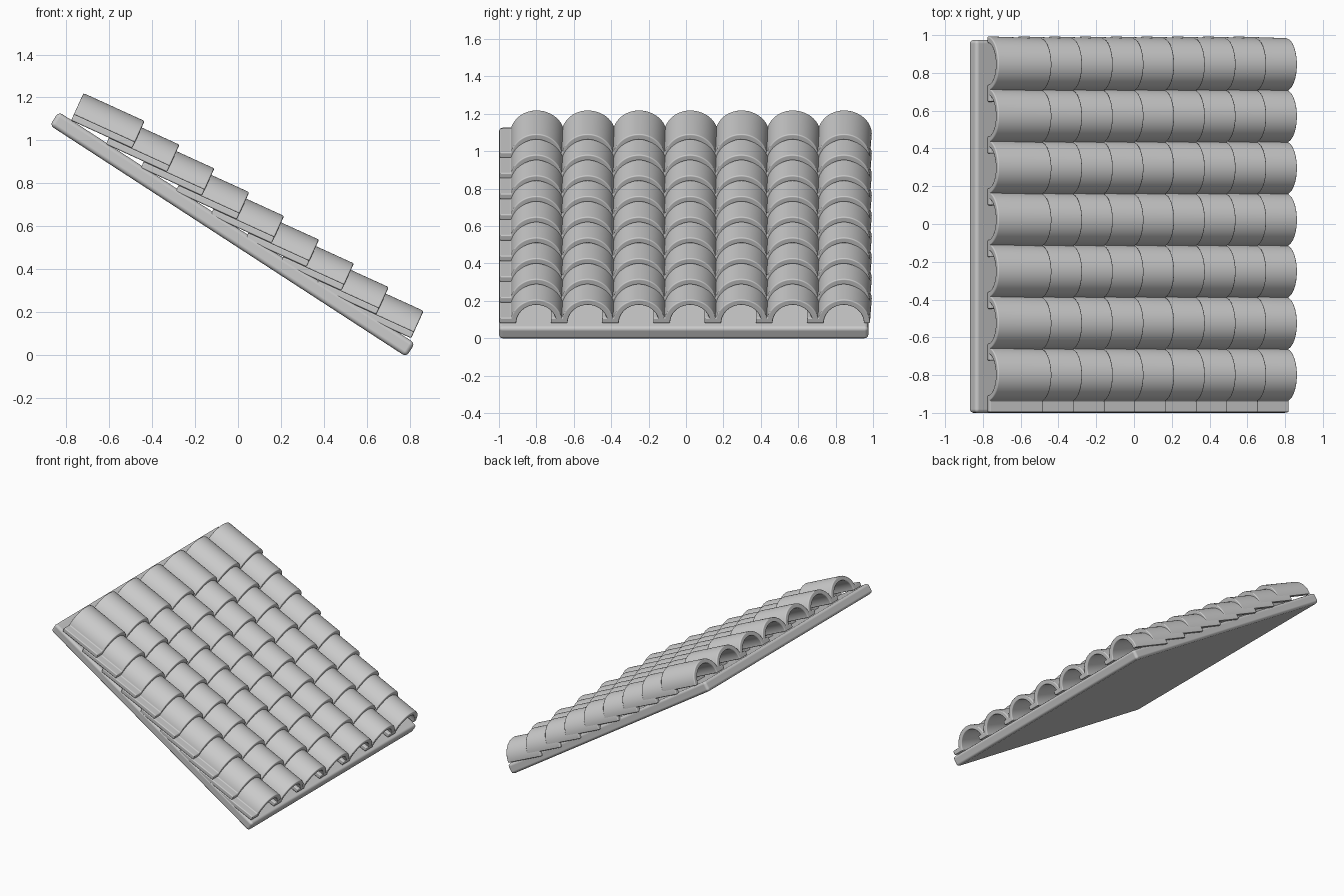
import bpy, bmesh, math

old = bpy.data.objects.get("Cube")
if old:
    bpy.data.objects.remove(old, do_unlink=True)

clay = bpy.data.materials.new("grey_clay")
clay.use_nodes = True
colour = (0.6, 0.6, 0.6, 1)
clay.diffuse_color = colour
clay.node_tree.nodes["Principled BSDF"].inputs["Base Color"].default_value = colour


def place(name, mesh, location, tilt, bevel, segments):
    """Add an object tilted down towards +x, with rounded edges."""
    obj = bpy.data.objects.new(name, mesh)
    bpy.context.collection.objects.link(obj)
    obj.location = location
    obj.rotation_euler.y = math.radians(tilt)
    mod = obj.modifiers.new("rounded_edges", 'BEVEL')
    mod.width = bevel
    mod.segments = segments
    mod.limit_method = 'ANGLE'
    mod.angle_limit = math.radians(40)
    mod.harden_normals = True
    return obj


def finish(bm, name):
    bmesh.ops.recalc_face_normals(bm, faces=bm.faces)
    mesh = bpy.data.meshes.new(name)
    bm.to_mesh(mesh)
    bm.free()
    mesh.materials.append(clay)
    mesh.shade_smooth()
    mesh.set_sharp_from_angle(angle=math.radians(40))
    return mesh


# Sloping base board
bm = bmesh.new()
bmesh.ops.create_cube(bm, size=1)
bmesh.ops.scale(bm, vec=(1.98, 1.975, 0.075), verts=bm.verts)
place("base_board", finish(bm, "base_board"), (-0.026, -0.0125, 0.5625), 33, 0.02, 3)

# Tile cross-section: half-round barrel with a flat flange on one side
LENGTH, OUTER, INNER, FLANGE, EDGE = 0.313, 0.14, 0.107, 0.033, -0.197
STEPS = 28


def arc(radius, start, end):
    for i in range(STEPS + 1):
        a = start + (end - start) * i / STEPS
        yield radius * math.cos(a), radius * math.sin(a)


foot = math.pi - math.asin(FLANGE / OUTER)
profile = [(EDGE, 0), (EDGE, FLANGE), *arc(OUTER, foot, 0), *arc(INNER, 0, math.pi)]

# Extrude the section down the slope; the free side flares at the upper end
bm = bmesh.new()
upper = [bm.verts.new((-LENGTH, y * 1.07 if y > 0 else y, z)) for y, z in profile]
lower = [bm.verts.new((0, y, z)) for y, z in profile]
bm.faces.new(upper)
bm.faces.new(lower)
for i in range(len(profile)):
    j = (i + 1) % len(profile)
    bm.faces.new((upper[i], upper[j], lower[j], lower[i]))
tile = finish(bm, "roof_tile")

# Overlapping rows of tiles
ROWS, COLUMNS = 9, 7
for row in range(ROWS):
    for col in range(COLUMNS):
        spot = (-0.493 + 0.1625 * row, -0.80 + 0.274 * col, 0.963 - 0.1106 * row)
        place(f"roof_tile_{row + 1}_{col + 1}", tile, spot, 24.5, 0.007, 2)
